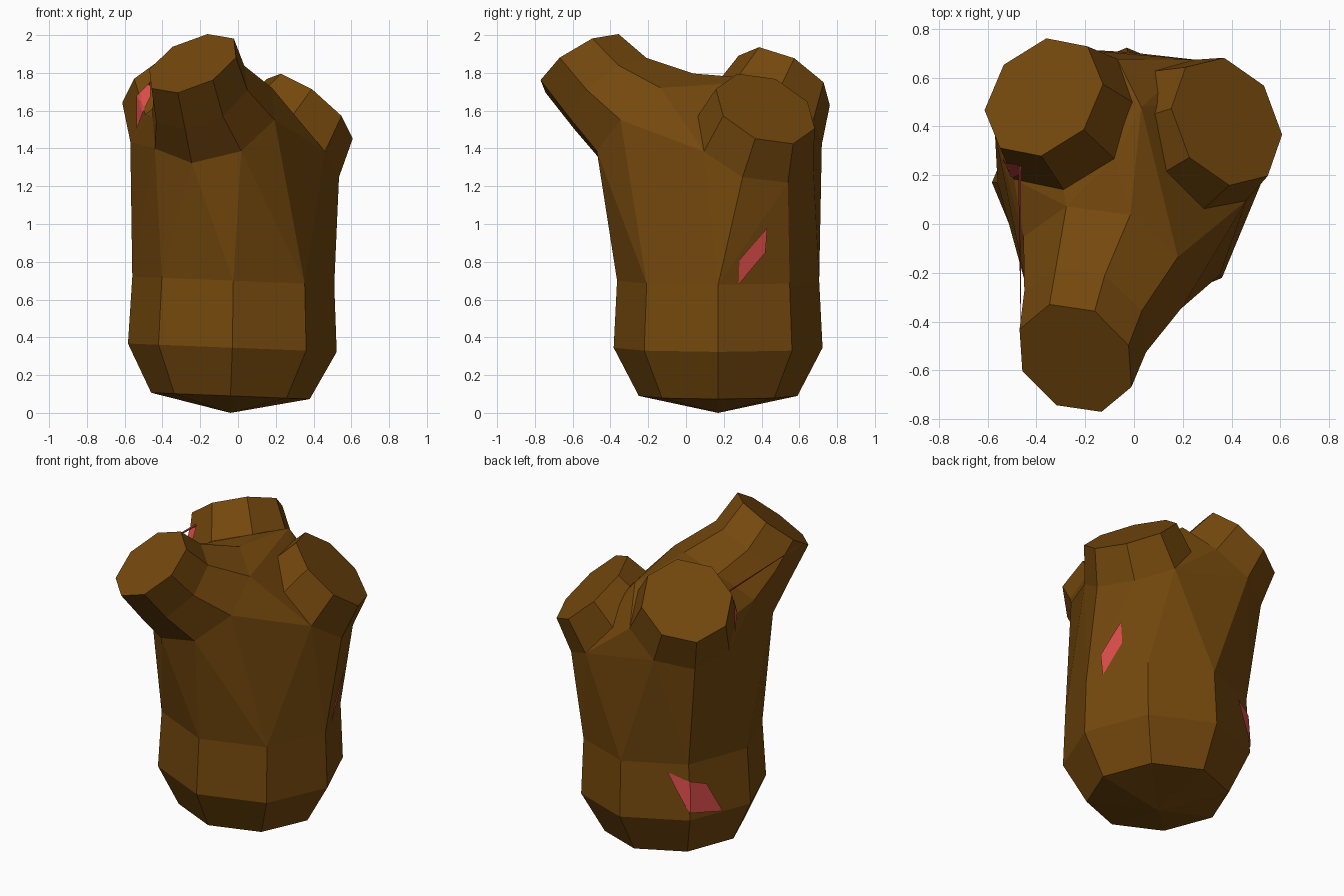
import bpy, bmesh, math
from mathutils import Vector
from mathutils.bvhtree import BVHTree

if "Cube" in bpy.data.objects:
    bpy.data.objects.remove(bpy.data.objects["Cube"])


def material(name, rgb):
    m = bpy.data.materials.new(name)
    m.diffuse_color = (*rgb, 1)
    m.use_nodes = True
    m.node_tree.nodes["Principled BSDF"].inputs["Base Color"].default_value = m.diffuse_color
    return m


BROWN = material("bark brown", (0.175, 0.065, 0.004))
RED = material("patch red", (0.72, 0.075, 0.068))
SIDES = 8
AXIS = Vector((-0.03, 0.17, 0))
UP = (0, 0, 1)


def finish(bm, name, mat):
    mesh = bpy.data.meshes.new(name)
    bm.to_mesh(mesh)
    bm.free()
    mesh.materials.append(mat)
    ob = bpy.data.objects.new(name, mesh)
    bpy.context.collection.objects.link(ob)
    return ob


def ring_points(ring, phase=0.0):
    c, r, n = ring
    q = Vector(UP).rotation_difference(Vector(n))
    angles = [math.radians(phase) + math.tau * i / SIDES for i in range(SIDES)]
    return [Vector(c) + q @ Vector((math.cos(a) * r, math.sin(a) * r, 0)) for a in angles]


def tube(name, rings, phase=0.0, start=None):
    """Eight-sided tube through rings of (centre, radius, normal), closed by fans."""
    bm = bmesh.new()
    loops = [[bm.verts.new(p) for p in ring_points(r, phase)] for r in rings]
    for lo, hi in zip(loops, loops[1:]):
        for i in range(SIDES):
            j = (i + 1) % SIDES
            bm.faces.new((lo[i], lo[j], hi[j], hi[i]))
    for loop, tip in ((loops[0], start or rings[0][0]), (loops[-1], rings[-1][0])):
        v = bm.verts.new(tip)
        for i in range(SIDES):
            bm.faces.new((loop[i], loop[(i + 1) % SIDES], v))
    bmesh.ops.recalc_face_normals(bm, faces=bm.faces)
    return finish(bm, name, BROWN)


# Trunk: rounded foot and nearly straight sides
foot_tilt = (0.04, 0, 1)
trunk_rings = [
    ((-0.04, 0.17, 0.09), 0.42, foot_tilt),
    ((-0.03, 0.17, 0.345), 0.553, foot_tilt),
    ((-0.025, 0.17, 0.70), 0.535, foot_tilt),
]
trunk = tube("trunk", trunk_rings, start=(-0.04, 0.17, 0))

# Three branch stubs, each from the fork out to its cut end
front_rings = [
    ((-0.13, -0.20, 1.56), 0.355, (-0.26, -0.62, 0.75)),
    ((-0.20, -0.40, 1.69), 0.28, (-0.36, -0.6, 0.75)),
    ((-0.24, -0.55, 1.85), 0.26, (-0.36, -0.49, 0.79)),
]
left_rings = [
    ((-0.28, 0.43, 1.57), 0.325, (-0.45, 0.42, 0.79)),
    ((-0.37, 0.52, 1.76), 0.275, (-0.47, 0.44, 0.77)),
]
right_rings = [
    ((0.26, 0.36, 1.43), 0.335, (0.57, 0.3, 0.76)),
    ((0.38, 0.42, 1.61), 0.282, (0.59, 0.32, 0.74)),
]
front = tube("front_branch", front_rings, 20)
back_left = tube("back_left_branch", left_rings, 5)
back_right = tube("back_right_branch", right_rings, -5)

# Fork: upper trunk that spreads smoothly into the roots of the three branches
bm = bmesh.new()
points = ring_points(trunk_rings[-1])
for rings, phase in ((front_rings, 20), (left_rings, 5), (right_rings, -5)):
    points += ring_points(rings[0], phase)
points += [Vector((0.03, 0.48, 1.76)), Vector((-0.02, 0.15, 1.77))]
for p in points:
    bm.verts.new(p)
hull = bmesh.ops.convex_hull(bm, input=bm.verts[:])
loose = {g for g in hull["geom_interior"] + hull["geom_unused"] if isinstance(g, bmesh.types.BMVert)}
bmesh.ops.delete(bm, geom=list(loose), context='VERTS')
bmesh.ops.recalc_face_normals(bm, faces=bm.faces)
fork = finish(bm, "fork", BROWN)

TREES = []
for ob in (trunk, fork, front, back_left, back_right):
    bm = bmesh.new()
    bm.from_mesh(ob.data)
    TREES.append(BVHTree.FromBMesh(bm))
    bm.free()


def land(origin, direction):
    """Nearest point on the wood along a ray, lifted slightly off it."""
    hits = [t.ray_cast(origin, direction) for t in TREES]
    hits = [h for h in hits if h[0] is not None]
    if not hits:
        return None
    p, n, _, _ = min(hits, key=lambda h: h[3])
    return p + n * 0.008


def around(deg, z):
    d = Vector((math.cos(math.radians(deg)), math.sin(math.radians(deg)), 0))
    return land(AXIS + d * 3 + Vector((0, 0, z)), -d)


def from_front(x, z):
    return land(Vector((x, -3, z)), Vector((0, 1, 0)))


def patch(name, outline, caster, scale=1.0):
    """Flat outline, finely divided and laid on the bark."""
    bm = bmesh.new()
    bm.faces.new([bm.verts.new((u / scale, 0, z)) for u, z in outline])
    bmesh.ops.triangulate(bm, faces=bm.faces[:])
    bmesh.ops.subdivide_edges(bm, edges=bm.edges[:], cuts=5, use_grid_fill=True)
    missed = []
    for v in bm.verts:
        p = caster(v.co.x * scale, v.co.z)
        if p is None:
            missed.append(v)
        else:
            v.co = p
    bmesh.ops.delete(bm, geom=missed, context='VERTS')
    bmesh.ops.recalc_face_normals(bm, faces=bm.faces)
    finish(bm, name, RED)


# Small red patches on the bark
patch("right_patch", [(12, .68), (28, .85), (28, .98), (12, .81)], around, 100)
patch("back_patch", [(121, .66), (135, .41), (159, .37), (147, .57), (135, .61)], around, 100)
patch("left_patch", [(-.53, 1.5), (-.49, 1.61), (-.46, 1.67), (-.46, 1.75), (-.53, 1.68)], from_front)
